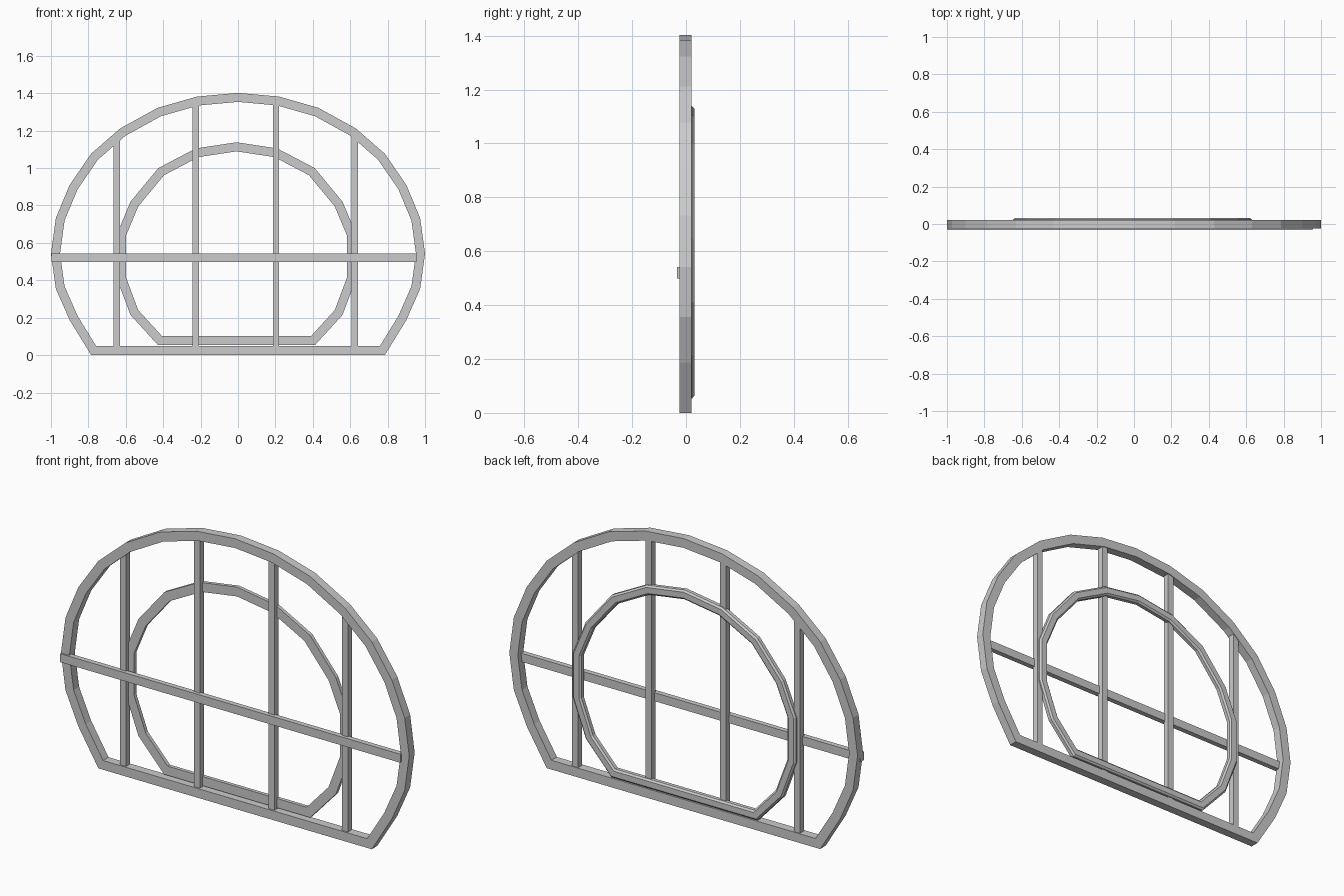
import bpy, bmesh
from mathutils import Vector

if "Cube" in bpy.data.objects:
    bpy.data.objects.remove(bpy.data.objects["Cube"])


def make_object(name, bm):
    bmesh.ops.recalc_face_normals(bm, faces=bm.faces)
    mesh = bpy.data.meshes.new(name)
    bm.to_mesh(mesh)
    bm.free()
    obj = bpy.data.objects.new(name, mesh)
    bpy.context.collection.objects.link(obj)


def inset(points, d):
    """Mitred inward offset of a clockwise closed outline."""
    result = []
    for i, p in enumerate(points):
        a = (p - points[i - 1]).normalized()
        b = (points[(i + 1) % len(points)] - p).normalized()
        na, nb = Vector((a.y, -a.x)), Vector((b.y, -b.x))
        result.append(p + (na + nb) * d / (1 + na.dot(nb)))
    return result


def hoop(name, half, profile, shift=0.0):
    """Sweep a (inset, y) profile round a mirrored outline."""
    outline = [Vector(p) for p in half]
    outline += [Vector((-x, z)) for x, z in reversed(half) if x > 0]
    bm = bmesh.new()
    loops = [[bm.verts.new((p.x + shift, y, p.y)) for p in inset(outline, d)]
             for d, y in profile]
    n = len(outline)
    for k, la in enumerate(loops):
        lb = loops[(k + 1) % len(loops)]
        for i in range(n):
            j = (i + 1) % n
            bm.faces.new((la[i], la[j], lb[j], lb[i]))
    make_object(name, bm)


def bar(name, x0, x1, y0, y1, z0, z1):
    bm = bmesh.new()
    bmesh.ops.create_cube(bm, size=1)
    for v in bm.verts:
        v.co = (x1 if v.co.x > 0 else x0, y1 if v.co.y > 0 else y0,
                z1 if v.co.z > 0 else z0)
    make_object(name, bm)


# Outer arched frame with flat sill
frame = [(0, 1.402), (.22, 1.382), (.43, 1.322), (.63, 1.212), (.785, 1.077),
         (.9, .91), (.974, .732), (1.0, .542), (.974, .355), (.9, .187), (.785, 0)]
hoop("outer_frame", frame, [(0, -.024), (0, .021), (.048, .021), (.048, -.024)])

# Inner ring on the back, with chamfered rear edges
ring = [(0, 1.138), (.218, 1.105), (.418, 1.0), (.567, .82), (.64, .645),
        (.64, .41), (.567, .215), (.42, .054)]
hoop("inner_ring", ring, [(0, .004), (0, .023), (.009, .031), (.039, .031),
                          (.048, .023), (.048, .004)], -.008)

# Upright bars, ending inside the frame
for i, (x, top) in enumerate([(-.649, 1.165), (-.225, 1.355),
                              (.203, 1.355), (.625, 1.18)]):
    bar(f"upright_bar_{i + 1}", x - .017, x + .017, -.016, .017, .03, top)

# Horizontal cross bar across the front
bar("cross_bar", -.998, .955, -.033, -.006, .498, .542)
